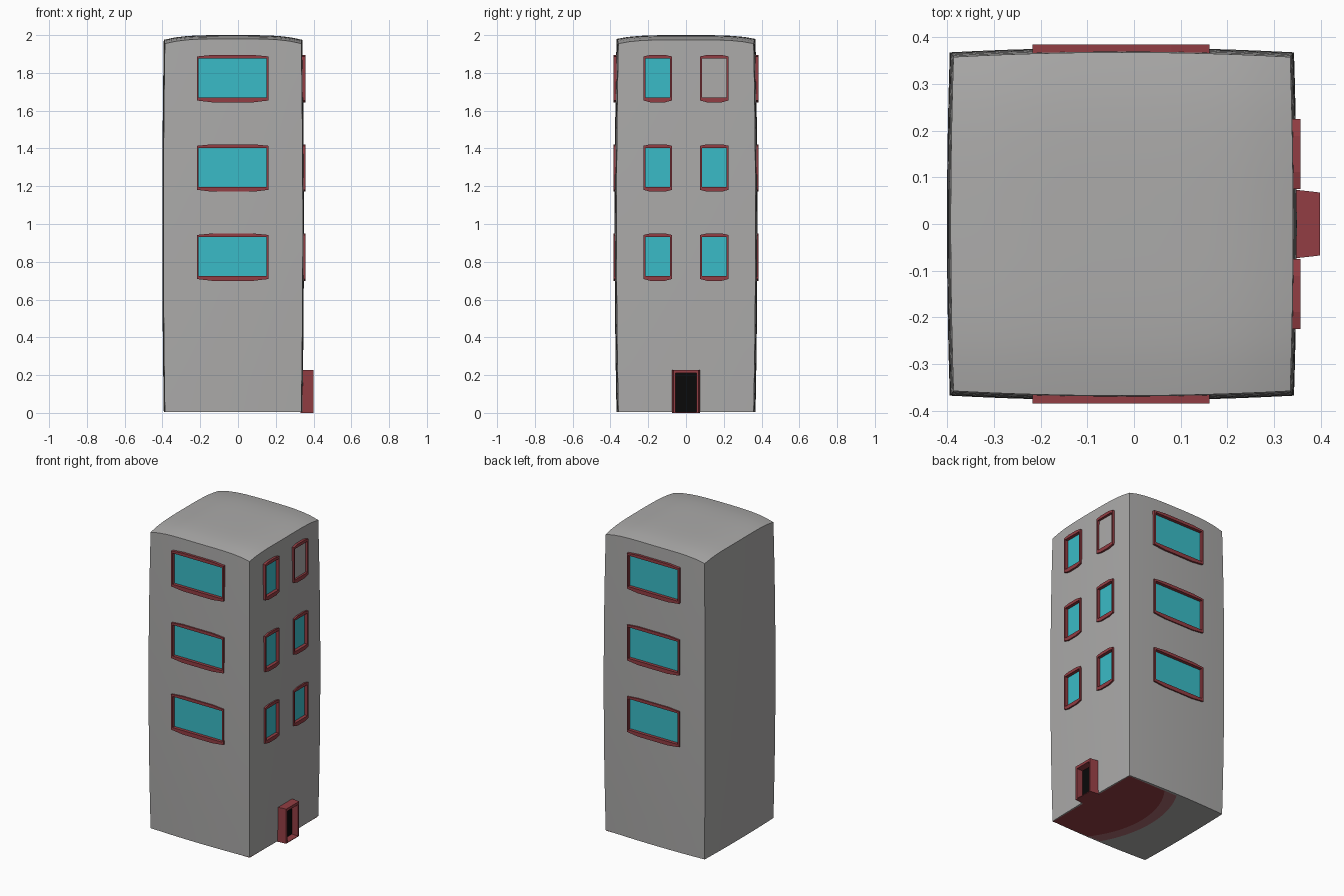
import bpy, bmesh, math

if "Cube" in bpy.data.objects:
    bpy.data.objects.remove(bpy.data.objects["Cube"])


def material(name, rgb):
    m = bpy.data.materials.new(name)
    m.diffuse_color = (*rgb, 1)
    m.use_nodes = True
    m.node_tree.nodes["Principled BSDF"].inputs["Base Color"].default_value = m.diffuse_color
    return m


GREY = material("wall grey", (0.41, 0.405, 0.40))
RED = material("frame red", (0.29, 0.047, 0.056))
PALE = material("faded red", (0.40, 0.15, 0.16))
CYAN = material("window cyan", (0.042, 0.50, 0.57))
BLACK = material("doorway black", (0.003, 0.003, 0.003))

# Each wall maps (along, outward depth, height) to world space
WALLS = {
    "front": lambda a, d, z: (a, -d, z),
    "back": lambda a, d, z: (a, d, z),
    "right": lambda a, d, z: (d, a, z),
}


def finish(name, bm, mat):
    bmesh.ops.recalc_face_normals(bm, faces=bm.faces)
    me = bpy.data.meshes.new(name)
    bm.to_mesh(me)
    bm.free()
    me.materials.append(mat)
    ob = bpy.data.objects.new(name, me)
    bpy.context.collection.objects.link(ob)
    return ob


def add_box(bm, wall, a0, a1, d0, d1, z0, z1):
    f = WALLS[wall]
    r = bmesh.ops.create_cube(bm, size=1)
    for v in r["verts"]:
        x, y, z = v.co
        v.co = f(a0 + (x + .5) * (a1 - a0), d0 + (y + .5) * (d1 - d0), z0 + (z + .5) * (z1 - z0))


def add_ring(bm, wall, outer, inner, d0, d1, taper=0.0):
    """Extruded frame between two matching outlines of (along, height)."""
    f = WALLS[wall]
    mid = sum(p[0] for p in outer) / len(outer)
    front_outer = [(mid + (a - mid) * (1 - taper), z) for a, z in outer]
    loops = [[bm.verts.new(f(a, d, z)) for a, z in pts]
             for pts, d in ((outer, d0), (front_outer, d1), (inner, d1), (inner, d0))]
    n = len(outer)
    for k in range(4):
        p, q = loops[k], loops[(k + 1) % 4]
        for i in range(n):
            j = (i + 1) % n
            bm.faces.new((p[i], p[j], q[j], q[i]))


# Tower body: gridded box with gently bulging walls and a domed roof
bm = bmesh.new()
bmesh.ops.create_cube(bm, size=2)
bmesh.ops.subdivide_edges(bm, edges=bm.edges[:], cuts=11, use_grid_fill=True)
for v in bm.verts:
    u, t, w = v.co
    h = (w + 1) / 2
    top = 2 - 0.025 * u ** 4 - 0.02 * t ** 4
    v.co = (-0.026 + u * (0.375 - 0.006 * t * t - 0.008 * w * w),
            t * (0.378 - 0.010 * u * u - 0.010 * w * w),
            0.004 + (top - 0.004) * h)
body = finish("tower_body", bm, GREY)

# Window list: wall, glass extents along the wall, recess depth, frame face depth
LEVELS = [0.725, 1.197, 1.67]
COLUMNS = [("front", -0.208, 0.152, 0.364, 0.385),
           ("back", -0.208, 0.152, 0.364, 0.385),
           ("right", -0.215, -0.085, 0.336, 0.357),
           ("right", 0.085, 0.215, 0.336, 0.357)]
GLASS_H = 0.205

cut, glass, frames = bmesh.new(), bmesh.new(), bmesh.new()
for wall, a0, a1, d0, d1 in COLUMNS:
    for z0 in LEVELS:
        z1 = z0 + GLASS_H
        add_box(cut, wall, a0 - .003, a1 + .003, d0 - 0.004, 0.5, z0 - .003, z1 + .003)
        add_box(glass, wall, a0 - .002, a1 + .002, d0 - 0.007, d0, z0 - .002, z1 + .002)
        s = (a1 - a0) * 0.2
        inner = [(a0, z0), (a0 + s, z0), (a1 - s, z0), (a1, z0),
                 (a1, z1), (a1 - s, z1), (a0 + s, z1), (a0, z1)]
        e, lo, hi = 0.010, 0.026, 0.020
        outer = [(a0 - e, z0 - lo + .01), (a0 + s, z0 - lo), (a1 - s, z0 - lo), (a1 + e, z0 - lo + .01),
                 (a1 + e, z1 + hi - .008), (a1 - s, z1 + hi), (a0 + s, z1 + hi), (a0 - e, z1 + hi - .008)]
        add_ring(frames, wall, outer, inner, d0 - 0.003, d1)

cutter = finish("window_cutter", cut, GREY)
cutter.hide_render = True
finish("window_glass", glass, CYAN)
finish("window_frames", frames, RED)

# Cut the window recesses into the body
mod = body.modifiers.new("recesses", "BOOLEAN")
mod.operation = "DIFFERENCE"
mod.solver = "EXACT"
mod.object = cutter
bpy.context.view_layer.objects.active = body
body.select_set(True)
bpy.ops.object.modifier_apply(modifier=mod.name)
bpy.data.objects.remove(cutter)
bpy.ops.object.shade_smooth_by_angle(angle=math.radians(25))

# Door surround and dark doorway
bm = bmesh.new()
add_ring(bm, "right",
         [(-0.075, 0), (0.075, 0), (0.075, 0.228), (-0.075, 0.228)],
         [(-0.056, 0.004), (0.056, 0.004), (0.056, 0.21), (-0.056, 0.21)],
         0.332, 0.399, taper=0.1)
finish("door_surround", bm, RED)
bm = bmesh.new()
add_box(bm, "right", -0.057, 0.057, 0.347, 0.354, 0.003, 0.211)
finish("doorway", bm, BLACK)


# Rounded red patches on the underside, spreading from the door side
def floor_patch(name, cx, r, z, mat):
    b = bmesh.new()
    half = math.asin(0.355 / r)
    pts = [(0.334, 0.355), (0.334, -0.355)]
    pts += [(cx - r * math.cos(t), r * math.sin(t))
            for t in (-half + 2 * half * i / 24 for i in range(25))]
    face = b.faces.new([b.verts.new((x, y, z)) for x, y in pts])
    face.normal_update()
    if face.normal.z > 0:
        face.normal_flip()
    me = bpy.data.meshes.new(name)
    b.to_mesh(me)
    b.free()
    me.materials.append(mat)
    bpy.context.collection.objects.link(bpy.data.objects.new(name, me))


floor_patch("underside_outer_patch", 0.58, 0.71, 0.002, PALE)
floor_patch("underside_inner_patch", 0.525, 0.585, 0.0, RED)
